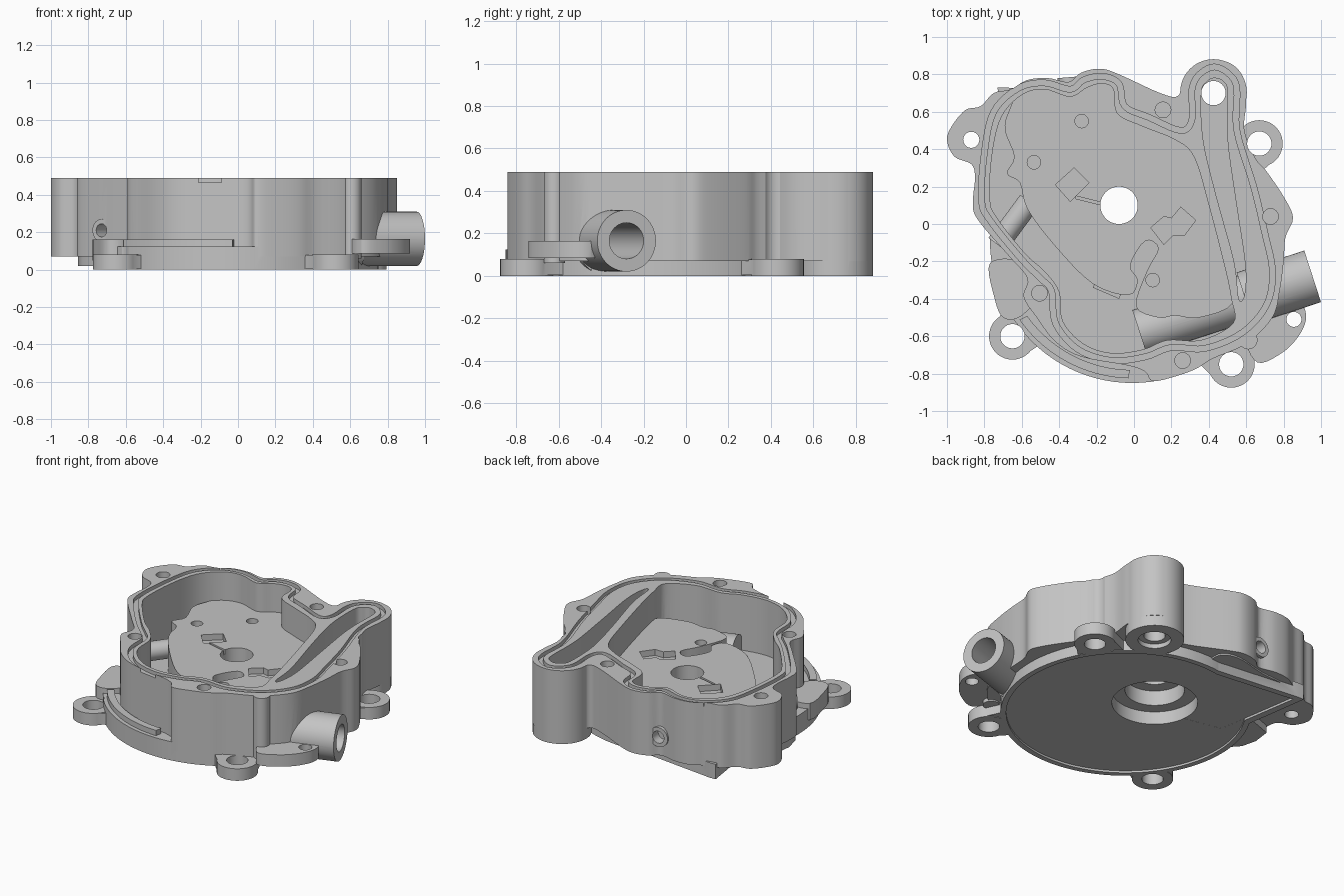
import bpy, bmesh, math
from mathutils import Vector

cube = bpy.data.objects.get("Cube")
if cube:
    bpy.data.objects.remove(cube, do_unlink=True)

metal = bpy.data.materials.new("cast grey metal")
metal.use_nodes = True
GREY = (.55, .55, .55, 1)
metal.diffuse_color = GREY
metal.node_tree.nodes["Principled BSDF"].inputs["Base Color"].default_value = GREY
TOP = .49

def finish(bm, name):
    """Turn a bmesh into a named object with the metal material."""
    bmesh.ops.recalc_face_normals(bm, faces=bm.faces)
    mesh = bpy.data.meshes.new(name)
    bm.to_mesh(mesh)
    bm.free()
    mesh.materials.append(metal)
    obj = bpy.data.objects.new(name, mesh)
    bpy.context.scene.collection.objects.link(obj)
    return obj

def smooth(points, steps=5):
    """Closed Catmull-Rom outline through a few points."""
    pts = [Vector(p) for p in points]
    count = len(pts)
    result = []
    for i in range(count):
        a, b, c, d = (pts[(i + k - 1) % count] for k in range(4))
        for s in range(steps):
            t = s / steps
            result.append(b + (c - a) * t / 2 + (a - b * 2.5 + c * 2 - d / 2) * t ** 2
                          + (b * 3 - a - c * 3 + d) * t ** 3 / 2)
    return result

def prism(name, outline, bottom, top):
    """Vertical extrusion of an outline."""
    bm = bmesh.new()
    face = bm.faces.new([bm.verts.new((p[0], p[1], bottom)) for p in outline])
    grown = bmesh.ops.extrude_face_region(bm, geom=[face])["geom"]
    moved = [v for v in grown if isinstance(v, bmesh.types.BMVert)]
    bmesh.ops.translate(bm, verts=moved, vec=(0, 0, top - bottom))
    return finish(bm, name)

def band(name, outline, width, bottom, top):
    """Closed rectangular band following an outline."""
    bm = bmesh.new()
    count = len(outline)
    rows = []
    for i, p in enumerate(outline):
        along = outline[(i + 1) % count] - outline[i - 1]
        side = Vector((-along.y, along.x)).normalized() * width / 2
        corners = ((p - side, bottom), (p + side, bottom), (p + side, top), (p - side, top))
        rows.append([bm.verts.new((q.x, q.y, z)) for q, z in corners])
    for i in range(count):
        here, after = rows[i], rows[(i + 1) % count]
        for k in range(4):
            n = (k + 1) % 4
            bm.faces.new((here[k], here[n], after[n], after[k]))
    return finish(bm, name)

def rods(name, items, sides=40):
    """Several cylinders in one mesh, each as (start, end, radius)."""
    bm = bmesh.new()
    for start, end, radius in items:
        a, b = Vector(start), Vector(end)
        matrix = (b - a).to_track_quat("Z", "Y").to_matrix().to_4x4()
        matrix.translation = (a + b) / 2
        bmesh.ops.create_cone(bm, cap_ends=True, segments=sides, radius1=radius,
                              radius2=radius, depth=(b - a).length, matrix=matrix)
    return finish(bm, name)

def upright(x, y, radius, bottom, top):
    return (x, y, bottom), (x, y, top), radius

def arc(x, y, radius, start=0, sweep=360, sides=96):
    angles = [math.radians(start + sweep * i / sides) for i in range(sides)]
    return [(x + radius * math.cos(a), y + radius * math.sin(a)) for a in angles]

def combine(target, parts, operation):
    """Apply boolean parts to the target and remove them."""
    bpy.context.view_layer.objects.active = target
    for part in parts:
        part.hide_render = True
        mod = target.modifiers.new(part.name, "BOOLEAN")
        mod.operation, mod.solver, mod.object = operation, "EXACT", part
        bpy.ops.object.modifier_apply(modifier=mod.name)
        bpy.data.objects.remove(part, do_unlink=True)

# Outer wall of the housing, clockwise from the left ear
wall_outline = smooth([
    (-1, .45), (-.97, .53), (-.9, .61), (-.82, .63), (-.75, .7), (-.66, .72), (-.57, .77),
    (-.46, .78), (-.35, .76), (-.28, .81), (-.18, .83), (-.08, .8), (.14, .7), (.235, .685),
    (.27, .78), (.34, .85), (.43, .88), (.53, .85), (.59, .77), (.6, .65), (.59, .5), (.65, .35),
    (.71, .28), (.81, .13), (.85, .03), (.81, -.07), (.8, -.2), (.78, -.35), (.74, -.5),
    (.6, -.64), (.42, -.72), (.33, -.775), (.22, -.815), (.1, -.84), (.06, -.79), (-.03, -.757),
    (-.28, -.71), (-.42, -.63), (-.52, -.5), (-.59, -.39), (-.57, -.29), (-.67, -.17), (-.84, .03),
    (-.86, .13), (-.85, .25), (-.87, .32), (-.96, .36)])
housing = prism("pump_housing", wall_outline, .07, TOP)

# Base plate, its pointed corner, lugs, ledges and ribs
BASE = (-.01, -.09)
lugs = [(-.65, -.6), (.52, -.75), (.67, .43)]
solids = [
    prism("base_disc", arc(*BASE, .76), 0, .125),
    prism("base_corner", [(-.73, .73), (-.68, .73), (.25, .62), (0, 0), (-.64, .12)], 0, .1),
    prism("passage_lobe", arc(.425, .703, .178), 0, TOP),
    prism("left_wall_foot", [(-.855, .13), (-.84, .25), (-.7, .3), (-.5, 0), (-.66, -.16), (-.83, .03)],
          .02, .1),
    prism("side_ledge", smooth([(-.77, -.21), (-.62, -.2), (-.5, -.35), (-.6, -.49),
                                (-.7, -.5), (-.75, -.38)]), .05, .16),
    prism("pipe_flange", smooth([(.92, -.5), (.88, -.6), (.79, -.69), (.66, -.74), (.6, -.6),
                                 (.7, -.4), (.88, -.42)]), .085, .165),
    prism("front_lip", arc(*BASE, .735, 215, 54) + arc(*BASE, .69, 269, -54), .1, .16),
    rods("corner_rib", [upright(.61, -.62, .05, .06, TOP)]),
    rods("back_port_boss", [((-.33, .6, .2), (-.345, .785, .2), .065)]),
]
for x, y in lugs:
    solids.append(rods("mounting_lug", [upright(x, y, .125, 0, .08)]))
    spot = Vector((x, y))
    away = spot.normalized()
    side = Vector((-away.y, away.x)) * .12
    inner = spot - away * .2
    solids.append(prism("lug_web", [spot + side, inner + side * 1.3, inner - side * 1.3, spot - side],
                        .003, .077))
combine(housing, solids, "UNION")

# Main pocket, the closed side passage, and the seal groove in the rim
pocket = smooth([
    (-.77, .13), (-.76, .36), (-.71, .57), (-.6, .69), (-.48, .72), (-.34, .68), (-.25, .73),
    (-.17, .75), (-.11, .72), (-.09, .59), (.05, .52), (.22, .45), (.32, .36), (.4, .1),
    (.49, -.25), (.52, -.4), (.53, -.53), (.36, -.62), (.18, -.62), (.05, -.67), (-.12, -.69),
    (-.27, -.64), (-.38, -.52), (-.4, -.36), (-.48, -.25), (-.58, -.16), (-.73, .03)])
passage = smooth([(.36, .7), (.39, .76), (.43, .78), (.48, .76), (.5, .7), (.5, .45),
                  (.545, .12), (.595, -.22), (.59, -.38), (.56, -.4), (.535, -.2), (.44, .15), (.37, .45)])
groove = smooth([
    (-.815, .13), (-.8, .38), (-.75, .6), (-.62, .725), (-.48, .755), (-.34, .72), (-.27, .77),
    (-.17, .79), (-.08, .75), (-.05, .63), (.08, .57), (.25, .5), (.31, .56), (.31, .72),
    (.35, .8), (.43, .84), (.51, .8), (.55, .72), (.55, .5), (.64, .2), (.7, -.05), (.74, -.25),
    (.71, -.43), (.58, -.58), (.38, -.665), (.2, -.66), (.06, -.71), (-.12, -.73),
    (-.3, -.67), (-.42, -.53), (-.44, -.36), (-.5, -.29), (-.6, -.19), (-.77, .02)])
combine(housing, [prism("pocket_cutter", pocket, .12, 1),
                  prism("passage_cutter", passage, .13, 1),
                  band("groove_cutter", groove, .03, TOP - .025, 1)], "DIFFERENCE")

# Raised inner floor, pipe and small rod inside the pocket
inner_floor = smooth([
    (-.6, .705), (-.67, .6), (-.69, .5), (-.64, .36), (-.68, .27), (-.61, .22), (-.57, .08),
    (-.42, -.12), (-.22, -.32), (-.03, -.38), (.02, -.3), (-.02, -.22), (.06, -.09), (.13, -.13),
    (.07, -.25), (.01, -.44), (.13, -.5), (.22, -.49), (.35, -.5), (.53, -.42), (.51, -.2), (.42, .1),
    (.33, .38), (.2, .47), (-.04, .57), (-.06, .73), (-.17, .78), (-.4, .73)], 4)
pipe_in, pipe_out = Vector((.03, -.58, .165)), Vector((.955, -.28, .165))
along = (pipe_out - pipe_in).normalized()
port_in, port_out = Vector((-.56, .12, .21)), Vector((-.73, -.11, .21))
drop = Vector((0, 0, .035))
combine(housing, [
    prism("inner_floor", inner_floor, .06, .3),
    rods("outlet_pipe", [(pipe_out - along * .38, pipe_out, .145)], 64),
    rods("inner_pipe", [(pipe_in - drop, pipe_out - along * .33 - drop, .125)], 64),
    rods("port_rod", [(port_in, port_out, .06)]),
    prism("key_tab", [(-.22, -.34), (-.08, -.4), (-.06, -.35), (-.2, -.29)], .1, .28),
], "UNION")

# Bolt holes, bores, shaft seat and floor pockets
through = [upright(x, y, .065, -1, 1) for x, y in lugs + [(.425, .7)]]
through += [upright(-.87, .45, .043, -1, 1), upright(.855, -.51, .04, -1, 1), upright(-.08, .1, .1, -1, 1)]
rim_holes = [(.155, .61), (.73, .04), (-.505, -.37), (.26, -.73)]
floor_holes = [(-.28, .55), (-.535, .33), (.1, -.3)]
blind = [upright(x, y, .042, TOP - .1, 1) for x, y in rim_holes]
blind += [upright(x, y, .036, .22, 1) for x, y in floor_holes]
bores = [(pipe_out - along * .6, pipe_out + along, .085),
         (port_in.lerp(port_out, .5), port_out * 2 - port_in, .035),
         ((-.34, .72, .2), (-.36, 1, .2), .04)]
combine(housing, [
    rods("through_holes", through),
    rods("blind_holes", blind, 24),
    rods("side_bores", bores),
    rods("bearing_seat", [upright(-.08, .1, .26, -1, .1)], 64),
    rods("seal_seat", [upright(-.08, .1, .18, -1, .2)], 64),
    rods("lobe_seat", [upright(.425, .7, .1, -1, .03)]),
    prism("square_pocket", [(-.42, .21), (-.32, .3), (-.24, .22), (-.34, .12)], .26, 1),
    prism("keyed_pocket", [(.09, -.02), (.16, .04), (.2, .03), (.25, .09), (.33, .02),
                           (.27, -.06), (.21, -.06), (.16, -.11)], .26, 1),
    prism("floor_slit", [(-.31, .15), (-.17, .115), (-.17, .1), (-.31, .135)], .27, 1),
    # Shallow recess under the base, leaving a narrow rim
    prism("recess_disc", arc(*BASE, .725), -1, .014),
    prism("recess_corner", [(-.68, .69), (.15, .59), (0, 0), (-.59, .12)], -1, .0145),
], "DIFFERENCE")

housing.select_set(True)
bpy.ops.object.shade_smooth_by_angle(angle=math.radians(30))
